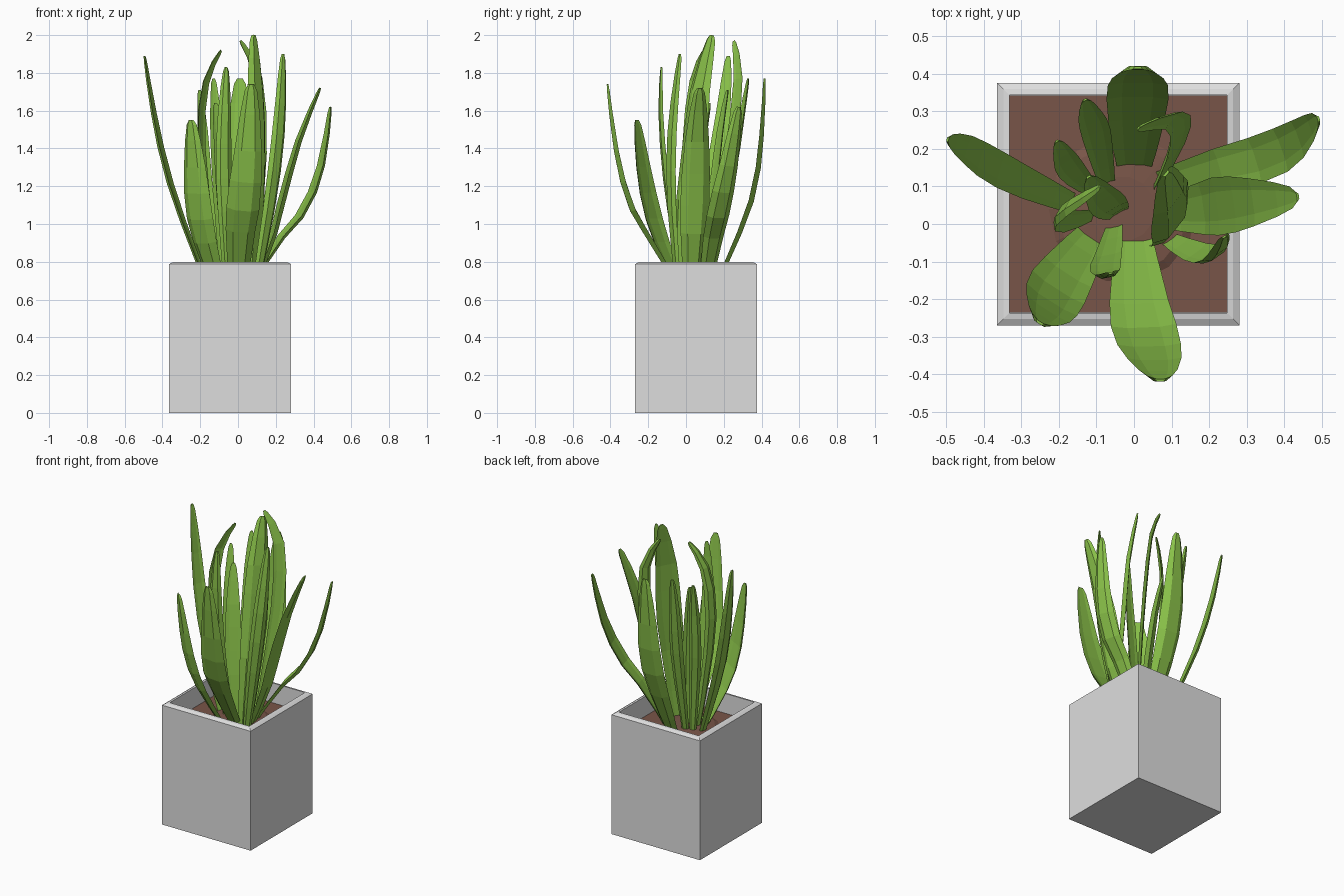
import bpy, bmesh, math, random
from mathutils import Vector

if "Cube" in bpy.data.objects:
    bpy.data.objects.remove(bpy.data.objects["Cube"])

random.seed(4)
CENTRE = Vector((-0.03, 0.04, 0))


def material(name, rgb):
    m = bpy.data.materials.new(name)
    lin = [c / 12.92 if c < 0.04045 else ((c + 0.055) / 1.055) ** 2.4
           for c in (v / 255 for v in rgb)]
    m.diffuse_color = (*lin, 1)
    m.use_nodes = True
    m.node_tree.nodes["Principled BSDF"].inputs["Base Color"].default_value = m.diffuse_color
    return m


GREY = material("pale_grey", (222, 222, 222))
BROWN = material("soil_brown", (121, 85, 72))
GREEN = material("leaf_green", (139, 195, 74))


def loft(name, rings, mat, cap_end=True):
    """Skin a list of equal-length point rings into one flat-shaded object."""
    bm = bmesh.new()
    vs = [[bm.verts.new(p) for p in r] for r in rings]
    for a, b in zip(vs, vs[1:]):
        n = len(a)
        for i in range(n):
            bm.faces.new((a[i], a[(i + 1) % n], b[(i + 1) % n], b[i]))
    bm.faces.new(vs[0][::-1])
    if cap_end:
        bm.faces.new(vs[-1])
    bmesh.ops.recalc_face_normals(bm, faces=bm.faces)
    me = bpy.data.meshes.new(name)
    bm.to_mesh(me)
    bm.free()
    me.materials.append(mat)
    ob = bpy.data.objects.new(name, me)
    bpy.context.collection.objects.link(ob)
    return ob


# Square pot with a slightly sloped rim and a recessed inside
def square(half, z):
    cx, cy = -0.042, 0.053
    return [(cx + sx * half, cy + sy * half, z)
            for sx, sy in ((-1, -1), (1, -1), (1, 1), (-1, 1))]


SOIL_Z = 0.67
loft("pot", [square(0.323, 0), square(0.323, 0.787), square(0.306, 0.797),
             square(0.29, 0.8), square(0.29, 0.6)], GREY)

# Soil bed with a low jagged mound around the plant
loft("soil", [square(0.289, 0.61), square(0.289, SOIL_Z)], BROWN)
mound = []
for k, z in ((1, SOIL_Z - 0.01), (0.8, SOIL_Z + 0.012), (0.4, SOIL_Z + 0.02)):
    mound.append([(CENTRE.x + k * r * math.cos(i * math.pi / 7),
                   CENTRE.y + k * r * math.sin(i * math.pi / 7), z)
                  for i, r in enumerate(random.Random(2).uniform(0.15, 0.22) for _ in range(1))
                  for i in range(14)])
loft("soil_mound", mound, BROWN)

# Leaf width along its length: (position, share of full width)
PROFILE = ((0, .5), (.14, .7), (.3, .9), (.45, 1), (.6, .97), (.74, .83),
           (.87, .6), (.96, .38), (1, .18))


def spline(pts, t):
    p = [pts[0]] + pts + [pts[-1]]
    s = min(t * (len(pts) - 1), len(pts) - 1.0001)
    i, u = int(s), s - int(s)
    a, b, c, d = p[i:i + 4]
    return 0.5 * (2 * b + (c - a) * u + (2 * a - 5 * b + 4 * c - d) * u * u
                  + (3 * b - a - 3 * c + d) * u ** 3)


def leaf(name, width, angle, *path):
    """Curved blade; angle is the heading of its width in plan."""
    pts = [Vector(p) for p in path]
    side = Vector((math.cos(math.radians(angle)), math.sin(math.radians(angle)), 0))
    out = pts[len(pts) // 2] - CENTRE
    out.z = 0
    rings = []
    for t, share in PROFILE:
        c = spline(pts, t)
        tan = (spline(pts, min(t + .03, 1)) - spline(pts, max(t - .03, 0))).normalized()
        w = (side - tan * side.dot(tan)).normalized()
        n = tan.cross(w)
        if n.dot(out) < 0:
            n = -n
        h, d = width * share / 2, width * share * 0.13 + 0.004
        # crescent section: keeled outside, shallow channel inside
        rings.append([c + w * h * a + n * d * b for a, b in
                      ((-1, -.5), (-.5, .6), (.5, .6), (1, -.5), (.5, -.25), (-.5, -.25))])
    loft(name, rings, GREEN)


# Outer leaves
leaf("leaf_left", .095, 75, (-.15, .05, .64), (-.27, .1, .95), (-.38, .155, 1.28),
     (-.45, .2, 1.6), (-.495, .225, 1.89))
leaf("leaf_front_left", .165, -33, (-.10, -.02, .64), (-.17, -.12, .86), (-.215, -.19, 1.07),
     (-.235, -.235, 1.31), (-.25, -.262, 1.55))
leaf("leaf_front", .175, 0, (0, -.02, .64), (.01, -.19, .92), (.03, -.30, 1.12),
     (.055, -.37, 1.4), (.07, -.415, 1.74))
leaf("leaf_right", .155, 98, (.07, .03, .64), (.175, .04, .9), (.24, .05, 1.15),
     (.325, .06, 1.45), (.435, .073, 1.72))
leaf("leaf_back_right", .125, 108, (.05, .1, .64), (.2, .14, .89), (.355, .18, 1.08),
     (.445, .23, 1.32), (.49, .28, 1.62))
leaf("leaf_back", .165, 0, (0, .14, .64), (.005, .26, .9), (.01, .36, 1.18),
     (.01, .4, 1.48), (.01, .415, 1.77))

# Inner leaves
leaf("leaf_tallest", .16, 52, (.07, -.03, .64), (.1, -.01, 1.05), (.105, .035, 1.4),
     (.1, .07, 1.72), (.085, .135, 2.0))
leaf("leaf_slim_right", .085, 35, (.09, -.04, .64), (.155, -.075, 1.0), (.205, -.085, 1.35),
     (.23, -.065, 1.65), (.24, -.033, 1.9))
leaf("leaf_curled_back", .08, 45, (.06, .1, .64), (.1, .18, 1.05), (.12, .25, 1.45),
     (.1, .28, 1.78), (.012, .255, 1.97))
leaf("leaf_curled_left", .075, 60, (-.1, .03, .64), (-.165, .01, 1.1), (-.2, .02, 1.48),
     (-.17, .05, 1.76), (-.09, .1, 1.92))
leaf("leaf_slim_front", .085, 12, (-.05, 0, .64), (-.065, -.075, 1.0), (-.075, -.115, 1.3),
     (-.07, -.135, 1.6), (-.062, -.13, 1.83))
leaf("leaf_slim_back", .08, 22, (-.07, .1, .64), (-.09, .19, 1.0), (-.105, .255, 1.3),
     (-.12, .295, 1.55), (-.13, .33, 1.77))
leaf("leaf_short_back", .075, 30, (-.11, .09, .64), (-.145, .12, .98), (-.175, .155, 1.25),
     (-.19, .185, 1.5), (-.205, .22, 1.71))
leaf("leaf_centre", .1, 30, (-.04, .03, .64), (-.055, .04, .9), (-.075, .06, 1.15),
     (-.095, .085, 1.4), (-.12, .125, 1.64))
